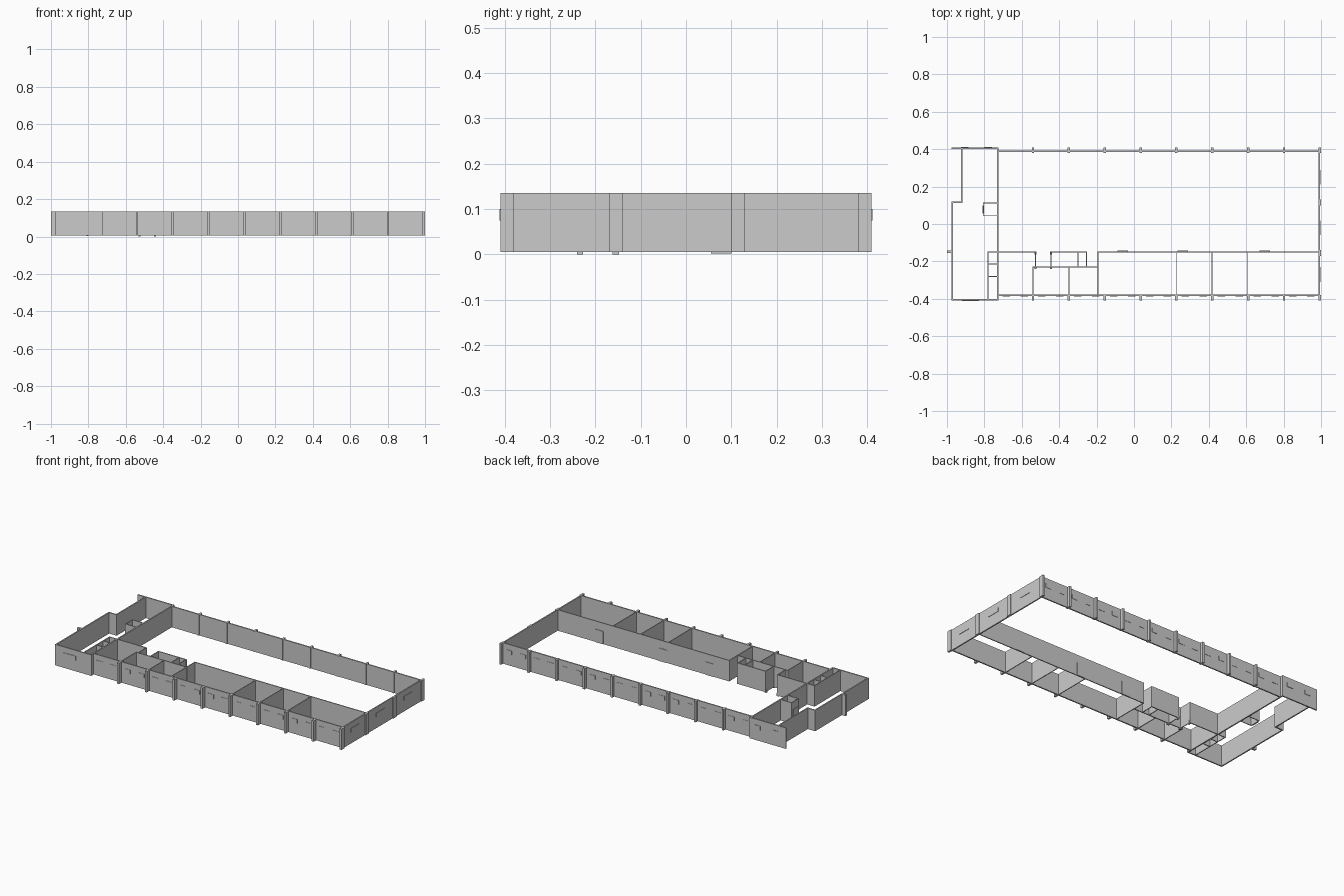
import bpy, bmesh

Z0, Z1 = 0.005, 0.135


def boxes(name, items):
    """One object made of axis-aligned boxes (x0, x1, y0, y1, z0, z1)."""
    bm = bmesh.new()
    for x0, x1, y0, y1, z0, z1 in items:
        vs = bmesh.ops.create_cube(bm, size=1)["verts"]
        for v in vs:
            v.co = (x1 if v.co.x > 0 else x0,
                    y1 if v.co.y > 0 else y0,
                    z1 if v.co.z > 0 else z0)
    me = bpy.data.meshes.new(name)
    bm.to_mesh(me)
    bm.free()
    ob = bpy.data.objects.new(name, me)
    bpy.context.collection.objects.link(ob)
    return ob


def along_x(y, x0, x1, t):
    return (x0 - t / 2, x1 + t / 2, y - t / 2, y + t / 2, Z0, Z1)


def along_y(x, y0, y1, t):
    return (x - t / 2, x + t / 2, y0 - t / 2, y1 + t / 2, Z0, Z1)


# outer shell of the main hall
T = 0.008
boxes("hall_outer_walls", [
    along_x(0.388, -0.727, 0.989, T),
    along_x(-0.381, -0.727, 0.989, T),
    along_y(0.99, -0.385, 0.39, T),
])

# end wing with its stepped side wall
boxes("wing_walls", [
    along_x(-0.405, -0.971, -0.729, T),
    along_y(-0.971, -0.405, 0.117, T),
    along_x(0.117, -0.971, -0.920, T),
    along_y(-0.920, 0.117, 0.405, T),
    along_x(0.405, -0.971, -0.729, T),
    along_y(-0.729, -0.405, 0.405, T),
])

# rooms along the front of the hall
P = 0.006
boxes("corridor_wall", [
    along_x(-0.149, -0.727, -0.527, P),
    along_x(-0.149, -0.444, -0.253, P),
    along_x(-0.149, -0.193, 0.989, P),
    along_x(-0.230, -0.540, -0.193, P),
])
boxes("room_partitions",
      [along_y(x, -0.381, -0.149, 0.005) for x in (-0.193, 0.226, 0.417, 0.608)]
      + [along_y(x, -0.381, -0.230, 0.005) for x in (-0.540, -0.348)]
      + [along_y(x, -0.230, -0.149, 0.005)
         for x in (-0.527, -0.444, -0.300, -0.253)])

# small rooms and shaft inside the wing
boxes("wing_partitions",
      [along_y(-0.781, -0.405, -0.149, 0.005)]
      + [along_x(y, -0.781, -0.729, 0.005) for y in (-0.149, -0.214, -0.280)])
boxes("wing_shaft",
      [along_y(-0.806, 0.044, 0.112, 0.005)]
      + [along_x(y, -0.806, -0.729, 0.005) for y in (0.044, 0.112)])

# columns: along both long sides, on the right end and on the left end
W = 0.0065
cols = []
bays = [-0.54 + 0.1917 * i for i in range(8)]
for x in bays + [0.9935]:
    cols.append((x - W, x + W, 0.38, 0.41, Z0, Z1))
    cols.append((x - W, x + W, -0.41, -0.38, Z0, Z1))
for y in (-0.155, 0.115):
    cols.append((0.987, 1.0, y - 0.015, y + 0.015, Z0, Z1))
cols.append((-1.0, -0.97, -0.149 - W, -0.149 + W, Z0, Z1))
boxes("columns", cols)

# thin window panels, two per bay, standing just proud of the walls
H = 0.0015
wins = []
edges = [-0.731] + bays + [0.9935]
for a, b in zip(edges, edges[1:]):
    for f in (0.25, 0.75):
        c = a + (b - a) * f
        for y in (0.3925, -0.3855):
            wins.append((c - 0.02, c + 0.02, y - H, y + H, 0.075, 0.1))
for x in (-0.905, -0.78):
    wins.append((x - 0.02, x + 0.02, 0.408, 0.412, 0.075, 0.1))
wins.append((-0.92, -0.83, -0.412, -0.408, 0.075, 0.1))
for y in (-0.27, -0.02, 0.25):
    wins.append((0.992, 0.9965, y - 0.04, y + 0.04, 0.075, 0.1))
boxes("windows", wins)

# corridor doors and low sills at the passage and shaft
boxes("doors", [(x - 0.028, x + 0.028, -0.148, -0.143, Z0, 0.085)
                for x in (-0.06, 0.26, 0.70)])
boxes("door_sills",
      [(x - 0.006, x + 0.006, y - 0.007, y + 0.007, 0, 0.02)
       for x in (-0.527, -0.444) for y in (-0.155, -0.234)]
      + [(-0.811, -0.801, 0.055, 0.10, 0.002, 0.09)])
